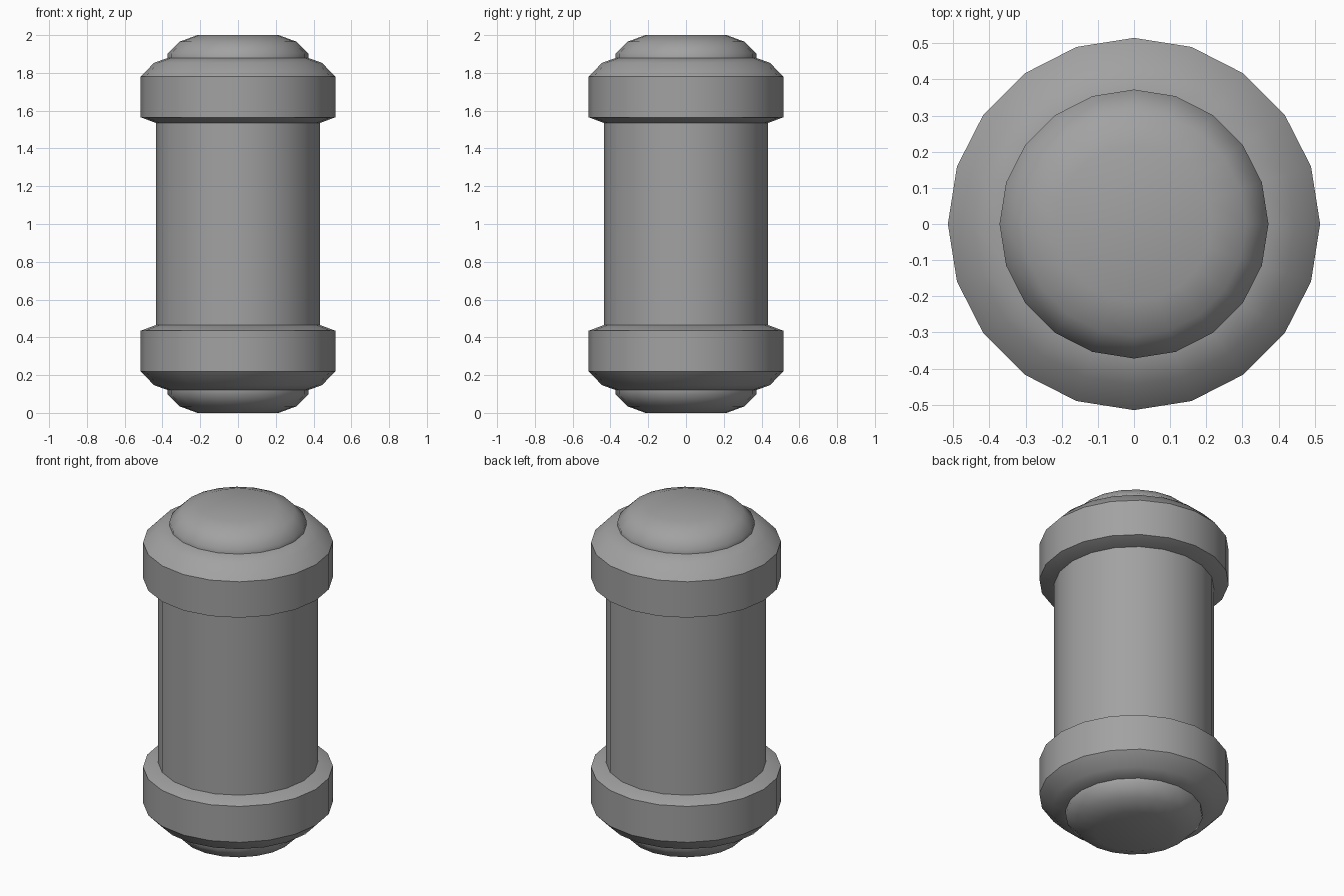
import bpy, bmesh, math
from mathutils import Matrix, Vector

cube = bpy.data.objects.get("Cube")
if cube:
    bpy.data.objects.remove(cube, do_unlink=True)

SIDES = 20

grey = bpy.data.materials.new("mid_grey")
grey.use_nodes = True
GREY = (0.36, 0.36, 0.36, 1)
grey.diffuse_color = GREY
grey.node_tree.nodes["Principled BSDF"].inputs["Base Color"].default_value = GREY


def lathe(name, profile, flip=False, crease=30):
    """Spin an (r, z) profile about z; flip mirrors it to the other end."""
    bm = bmesh.new()
    verts = [bm.verts.new((r, 0, z)) for r, z in profile]
    edges = [bm.edges.new(pair) for pair in zip(verts, verts[1:])]
    bmesh.ops.spin(bm, geom=verts + edges, cent=(0, 0, 0), axis=(0, 0, 1),
                   angle=math.tau, steps=SIDES, use_merge=True)
    bmesh.ops.remove_doubles(bm, verts=bm.verts, dist=1e-4)
    if flip:
        bm.transform(Matrix.Translation((0, 0, 2)) @ Matrix.Scale(-1, 4, Vector((0, 0, 1))))
    bmesh.ops.recalc_face_normals(bm, faces=bm.faces)
    mesh = bpy.data.meshes.new(name)
    bm.to_mesh(mesh)
    bm.free()
    mesh.materials.append(grey)
    obj = bpy.data.objects.new(name, mesh)
    bpy.context.collection.objects.link(obj)
    bpy.ops.object.select_all(action='DESELECT')
    obj.select_set(True)
    bpy.context.view_layer.objects.active = obj
    bpy.ops.object.shade_smooth_by_angle(angle=math.radians(crease))
    return obj


# Central cylinder, its ends hidden inside the collars
lathe("body", [(0, 0.45), (0.435, 0.45), (0.435, 1.55), (0, 1.55)])

# Chamfered collar and rounded end button, repeated at both ends
collar = [(0, 1.535), (0.435, 1.535), (0.515, 1.565), (0.515, 1.78),
          (0.445, 1.853), (0.37, 1.88), (0, 1.88)]
button = [(0, 1.87), (0.372, 1.87), (0.372, 1.903), (0.31, 1.965),
          (0.215, 2), (0, 2)]
for end, flip in (("top", False), ("bottom", True)):
    lathe(end + "_collar", collar, flip)
    lathe(end + "_button", button, flip, crease=60)
